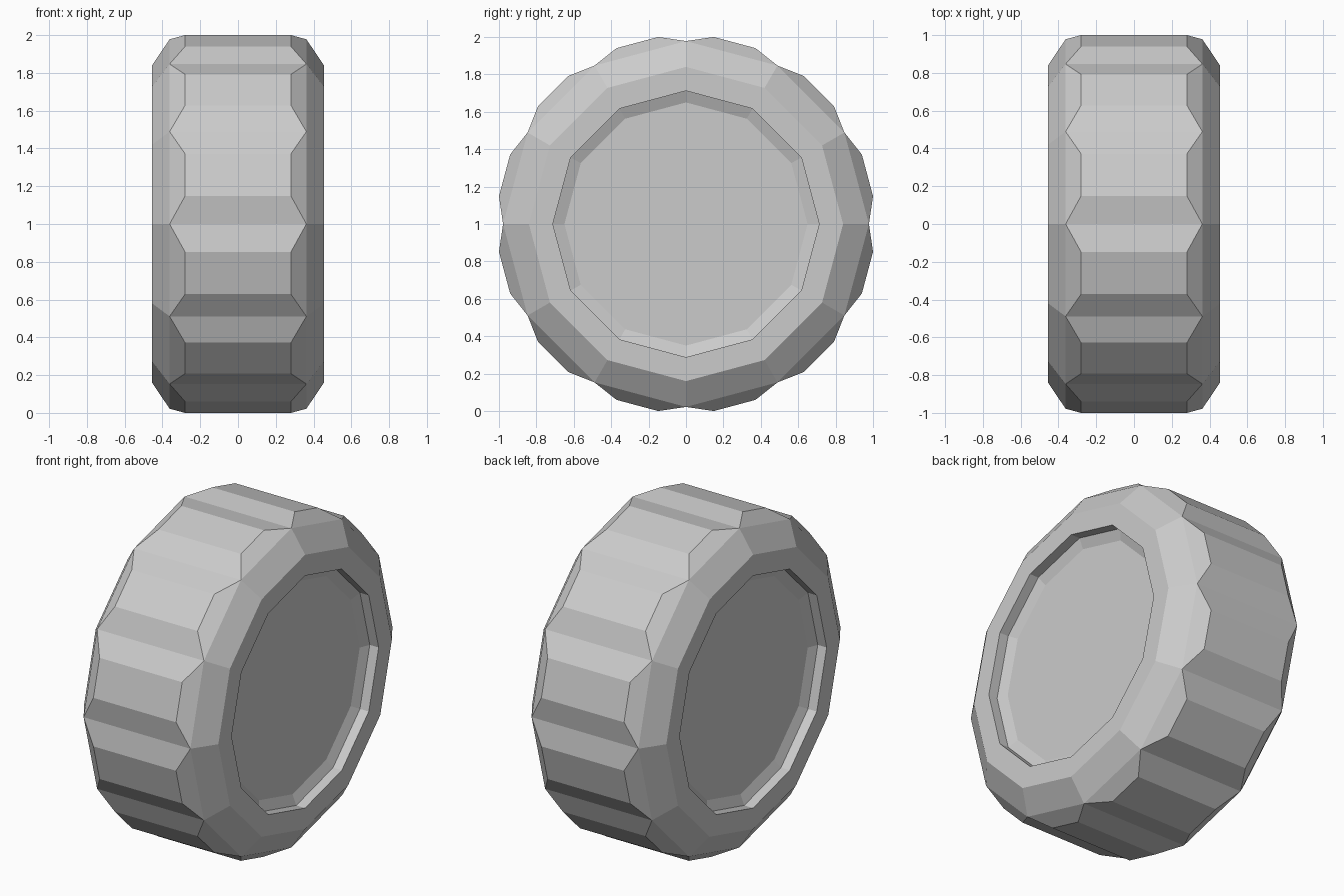
import bpy, bmesh
from math import sin, cos, radians
from mathutils import Vector

cube = bpy.data.objects.get("Cube")
if cube:
    bpy.data.objects.remove(cube, do_unlink=True)

SIDES = 12
STEP = 360 / SIDES
GROOVE = 8.45          # half width of a tread groove, in degrees

rubber = bpy.data.materials.new("plain grey")
rubber.use_nodes = True
grey = (0.6, 0.6, 0.6, 1)
rubber.diffuse_color = grey
rubber.node_tree.nodes["Principled BSDF"].inputs["Base Color"].default_value = grey


def point(x, radius, angle):
    a = radians(angle)
    return Vector((x, radius * sin(a), 1 + radius * cos(a)))


def ring(bm, x, radius):
    return [bm.verts.new(point(x, radius, i * STEP)) for i in range(SIDES)]


def bridge(bm, a, b):
    for i in range(SIDES):
        j = (i + 1) % SIDES
        bm.faces.new((a[i], a[j], b[j], b[i]))


def finish(bm, name):
    bmesh.ops.recalc_face_normals(bm, faces=bm.faces)
    mesh = bpy.data.meshes.new(name)
    bm.to_mesh(mesh)
    bm.free()
    mesh.materials.append(rubber)
    obj = bpy.data.objects.new(name, mesh)
    bpy.context.collection.objects.link(obj)


# Wheel: grooved tread, chamfered shoulders, flat sidewalls, dished hubs
bm = bmesh.new()
shoulders, panels = [], []
for side in (-1, 1):
    shoulder = ring(bm, side * 0.362, 0.978)
    sidewall = ring(bm, side * 0.455, 0.84)
    rim = ring(bm, side * 0.455, 0.712)
    rim_floor = ring(bm, side * 0.395, 0.712)
    hub = ring(bm, side * 0.37, 0.65)
    for a, b in ((shoulder, sidewall), (sidewall, rim), (rim, rim_floor), (rim_floor, hub)):
        bridge(bm, a, b)
    bm.faces.new(hub)

    # Raised tread panel corners and their sloping ends
    corners = []
    for i in range(SIDES):
        start = bm.verts.new(point(side * 0.28, 1.011, i * STEP + GROOVE))
        end = bm.verts.new(point(side * 0.28, 1.011, (i + 1) * STEP - GROOVE))
        corners.append((start, end))
        bm.faces.new((shoulder[i], shoulder[(i + 1) % SIDES], end, start))
    shoulders.append(shoulder)
    panels.append(corners)

# Tread panels and the two slopes of each groove
for i in range(SIDES):
    j = (i + 1) % SIDES
    (s0, e0), (s1, e1) = panels[0][i], panels[1][i]
    bm.faces.new((s0, e0, e1, s1))
    bm.faces.new((shoulders[0][i], s0, s1, shoulders[1][i]))
    bm.faces.new((e0, shoulders[0][j], shoulders[1][j], e1))
finish(bm, "wheel")
